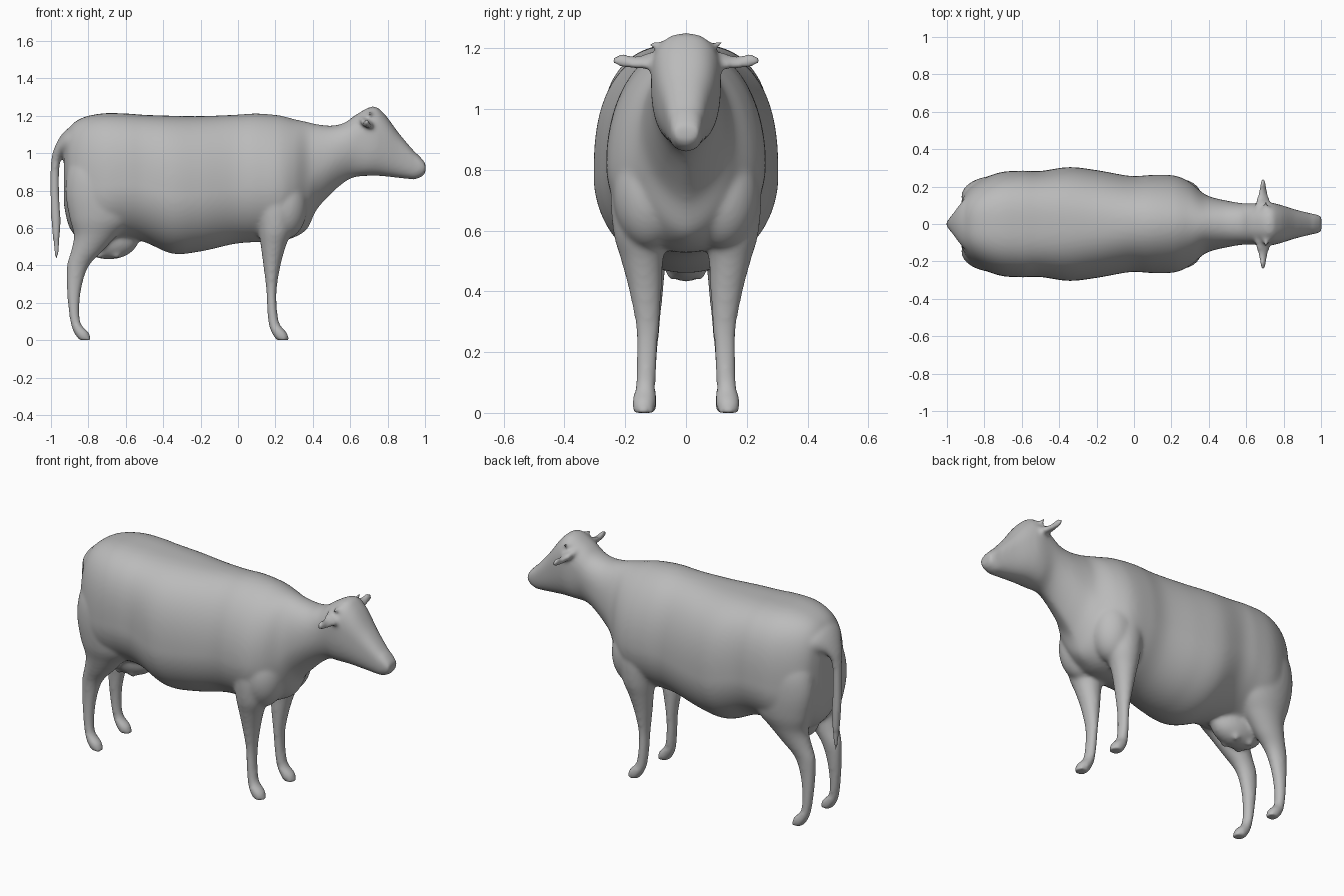
import bpy, bmesh
from math import sin, cos, pi
from mathutils import Vector

cube = bpy.data.objects.get("Cube")
if cube:
    bpy.data.objects.remove(cube, do_unlink=True)

grey = bpy.data.materials.new("plain_grey")
grey.use_nodes = True
color = (0.5, 0.5, 0.5, 1)
grey.diffuse_color = color
grey.node_tree.nodes["Principled BSDF"].inputs["Base Color"].default_value = color

bm = bmesh.new()


def spow(v, e):
    return (abs(v) ** e) * (1 if v >= 0 else -1)


def ramp(x, start, end):
    return min(max((x - start) / (end - start), 0), 1)


def spline(rows, steps=6):
    """Catmull-Rom through the rows of numbers."""
    out = []
    vec = [Vector(r) for r in rows]
    for i in range(len(vec) - 1):
        a, b = vec[max(i - 1, 0)], vec[i]
        c, d = vec[i + 1], vec[min(i + 2, len(vec) - 1)]
        for k in range(steps):
            t = k / steps
            out.append(b + (c - a) * (t / 2) + (a * 2 - b * 5 + c * 4 - d) * (t * t / 2)
                       + (b * 3 - a - c * 3 + d) * (t ** 3 / 2))
    return out + [vec[-1]]


def loft(rings):
    """Skin closed rings of points and cap both ends."""
    rows = [[bm.verts.new(p) for p in ring] for ring in rings]
    n = len(rows[0])
    new = [bm.faces.new(rows[0]), bm.faces.new(rows[-1][::-1])]
    for a, b in zip(rows, rows[1:]):
        for i in range(n):
            j = (i + 1) % n
            new.append(bm.faces.new((a[i], b[i], b[j], a[j])))
    bmesh.ops.recalc_face_normals(bm, faces=new)


def ring(center, u, v, n=32):
    """Oval around a centre."""
    c, u, v = Vector(center), Vector(u), Vector(v)
    return [c + u * cos(2 * pi * i / n) + v * sin(2 * pi * i / n) for i in range(n)]


def trunk_ring(x, bottom, top, width, n=96):
    """Broad square rump, narrow withers, keeled throat, blocky head."""
    head = ramp(x, .25, .65)
    mid = bottom + (top - bottom) * (.43 + .15 * head)
    upper = .72 + .28 * ramp(x, -.5, .2) - .16 * head
    lower = 1 + .4 * ramp(x, .28, .42) - .6 * ramp(x, .5, .68)
    pts = []
    for i in range(n):
        c, s = cos(2 * pi * i / n), sin(2 * pi * i / n)
        e, height = (upper, top - mid) if s > 0 else (lower, mid - bottom)
        pts.append(Vector((x, width * spow(c, e), mid + height * s if e > 1
                           else mid + height * spow(s, e))))
    return pts


def blob(center, size):
    result = bmesh.ops.create_uvsphere(bm, u_segments=32, v_segments=20, radius=1)
    for v in result["verts"]:
        v.co = Vector(center) + Vector(a * b for a, b in zip(v.co, size))


# Trunk, neck and head: x, underside, top, half width
trunk = [(-.93, .72, 1.06, .09), (-.9, .6, 1.14, .17), (-.83, .53, 1.19, .23),
         (-.72, .52, 1.213, .275), (-.6, .54, 1.212, .285), (-.5, .525, 1.205, .283),
         (-.35, .463, 1.2, .304), (-.2, .475, 1.198, .288), (-.02, .515, 1.205, .257),
         (.1, .525, 1.212, .262), (.22, .53, 1.202, .258), (.3, .55, 1.182, .222),
         (.37, .595, 1.167, .165), (.42, .695, 1.155, .142), (.5, .783, 1.147, .124),
         (.57, .845, 1.163, .112), (.63, .873, 1.205, .11), (.72, .88, 1.25, .115),
         (.78, .877, 1.213, .103), (.86, .868, 1.107, .078), (.94, .86, 1.013, .058),
         (.965, .866, .99, .053), (.99, .88, .962, .047), (1.003, .898, .945, .038)]
loft([trunk_ring(*row) for row in spline(trunk)])

# Legs: z, back edge, front edge, inner edge, outer edge
front_leg = [(.9, .1, .24, .06, .2), (.75, .09, .3, .06, .245), (.6, .108, .29, .06, .24),
             (.5, .122, .255, .075, .213), (.4, .135, .228, .08, .187),
             (.28, .15, .208, .088, .165), (.18, .155, .208, .095, .163),
             (.09, .163, .222, .1, .166), (.04, .18, .262, .098, .178), (.0, .205, .275, .103, .174)]
hind_leg = [(1.02, -.88, -.62, .03, .2), (.9, -.915, -.57, .03, .247), (.78, -.922, -.54, .04, .258),
            (.65, -.9, -.56, .05, .246), (.56, -.878, -.645, .06, .216), (.48, -.892, -.72, .068, .19),
            (.4, -.915, -.795, .075, .167), (.3, -.917, -.832, .085, .158),
            (.18, -.908, -.848, .095, .157), (.09, -.895, -.84, .1, .16),
            (.04, -.877, -.797, .095, .17), (.0, -.85, -.785, .1, .166)]
for side in (1, -1):
    for leg in (front_leg, hind_leg):
        loft([ring(((b + f) / 2, side * (i + o) / 2, z), ((f - b) / 2, 0, 0), (0, (o - i) / 2, 0))
              for z, b, f, i, o in spline(leg)])
    # Shoulder muscles
    blob((.25, side * .12, .72), (.12, .12, .18))
    # Ears: distance out, height, half depth, half height
    ear = [(.08, 1.165, .045, .026), (.13, 1.157, .036, .022), (.165, 1.152, .024, .019),
           (.2, 1.158, .018, .022), (.225, 1.16, .013, .019), (.246, 1.157, .008, .01)]
    loft([ring((.69, side * y, z), (d, 0, -d * .4), (0, 0, h)) for y, z, d, h in spline(ear)])
    # Horn buds
    loft([ring((.705, side * y, z), (r, 0, 0), (0, r * .5, r * .8))
          for y, z, r in ((.04, 1.19, .03), (.085, 1.205, .02), (.118, 1.215, .008))])
    # Teats
    for x in (-.74, -.65):
        blob((x, side * .045, .46), (.022, .02, .024))

# Udder
blob((-.69, 0, .545), (.16, .095, .113))

# Tail: x, z, half depth, half width, lean of the ring
tail = [(-.86, 1.05, .1, .17, 1), (-.915, 1.05, .08, .125, .9), (-.955, 1.015, .05, .07, .6),
        (-.977, .94, .027, .034, .1), (-.98, .8, .024, .025, 0), (-.974, .65, .026, .025, 0),
        (-.971, .53, .018, .02, 0), (-.97, .42, .007, .007, 0)]
loft([ring((x, 0, z), (d * (1 - k), 0, -d * k), (0, w, 0)) for x, z, d, w, k in spline(tail)])

mesh = bpy.data.meshes.new("cow_body")
bm.to_mesh(mesh)
bm.free()
cow = bpy.data.objects.new("cow_body", mesh)
bpy.context.collection.objects.link(cow)
mesh.materials.append(grey)

# Fuse the parts into one soft skin
bpy.ops.object.select_all(action='DESELECT')
cow.select_set(True)
bpy.context.view_layer.objects.active = cow
remesh = cow.modifiers.new("fuse", 'REMESH')
remesh.mode = 'VOXEL'
remesh.voxel_size = 0.01
soften = cow.modifiers.new("soften", 'SMOOTH')
soften.factor = 0.5
soften.iterations = 12
for name in ("fuse", "soften"):
    bpy.ops.object.modifier_apply(modifier=name)
bpy.ops.object.shade_smooth()
